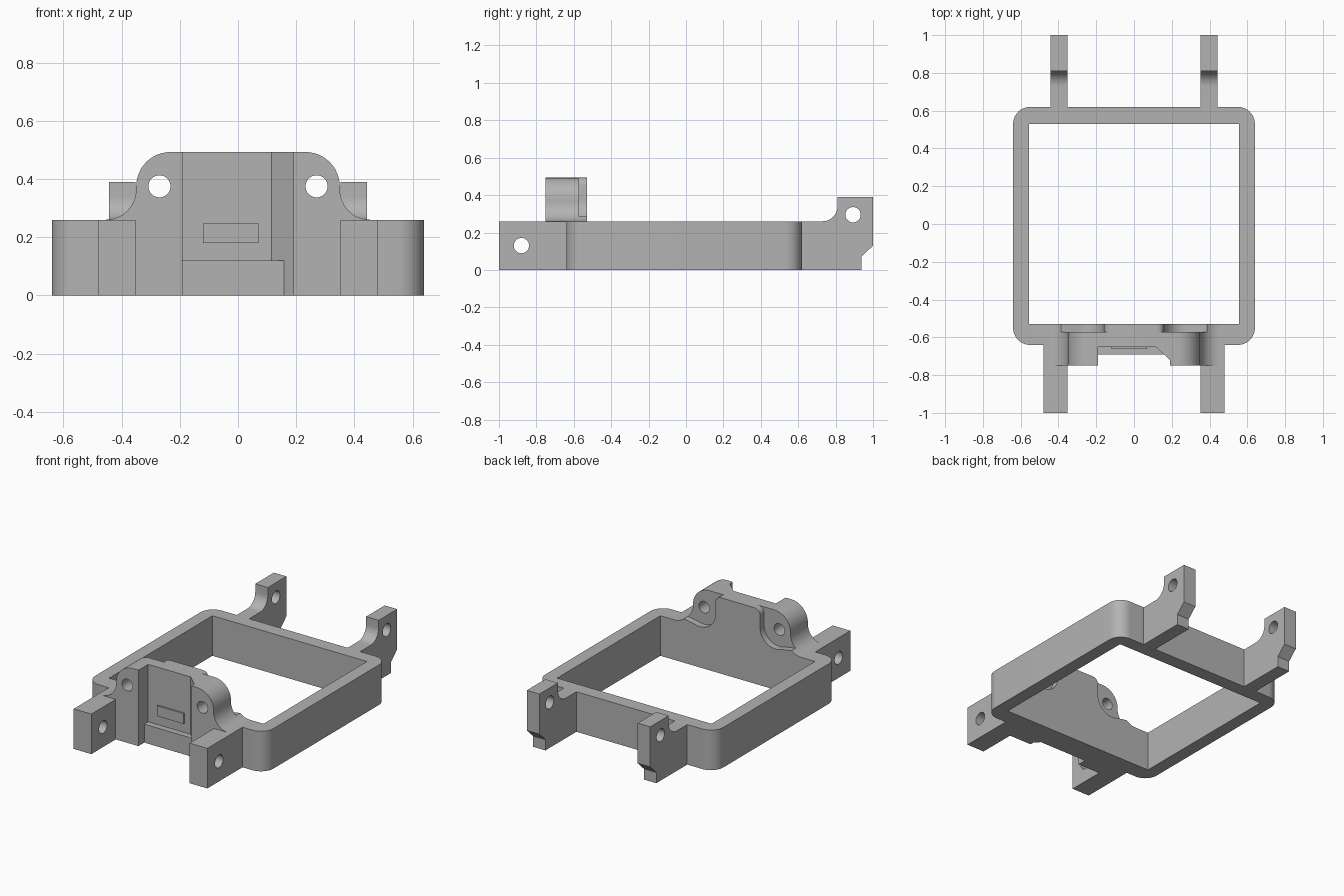
import bpy, bmesh, math

if "Cube" in bpy.data.objects:
    bpy.data.objects.remove(bpy.data.objects["Cube"], do_unlink=True)

GREY = (0.45, 0.45, 0.45, 1)
grey = bpy.data.materials.new("plain grey")
grey.use_nodes = True
grey.diffuse_color = GREY
grey.node_tree.nodes["Principled BSDF"].inputs["Base Color"].default_value = GREY


def arc(cx, cy, r, start, end, steps=12):
    angles = [math.radians(start + (end - start) * i / steps) for i in range(steps + 1)]
    return [(cx + r * math.cos(a), cy + r * math.sin(a)) for a in angles]


def circle(cx, cy, r):
    return arc(cx, cy, r, 0, 360, 32)[:-1]


def rect(a0, b0, a1, b1):
    return [(a0, b0), (a1, b0), (a1, b1), (a0, b1)]


def prism(name, outline, axis, lo, hi):
    """Extrude a flat outline along an axis from lo to hi."""
    place = {"x": lambda a, b, t: (t, a, b),
             "y": lambda a, b, t: (a, t, b),
             "z": lambda a, b, t: (a, b, t)}[axis]
    bm = bmesh.new()
    ends = [[bm.verts.new(place(a, b, t)) for a, b in outline] for t in (lo, hi)]
    bm.faces.new(ends[0])
    bm.faces.new(ends[1])
    n = len(outline)
    for i in range(n):
        j = (i + 1) % n
        bm.faces.new((ends[0][i], ends[0][j], ends[1][j], ends[1][i]))
    bmesh.ops.recalc_face_normals(bm, faces=bm.faces)
    mesh = bpy.data.meshes.new(name)
    bm.to_mesh(mesh)
    bm.free()
    mesh.materials.append(grey)
    obj = bpy.data.objects.new(name, mesh)
    bpy.context.collection.objects.link(obj)
    return obj


def combine(target, tool, operation):
    """Apply a boolean to the target and remove the tool."""
    mod = target.modifiers.new("combine", "BOOLEAN")
    mod.operation, mod.object, mod.solver = operation, tool, "EXACT"
    graph = bpy.context.evaluated_depsgraph_get()
    mesh = bpy.data.meshes.new_from_object(target.evaluated_get(graph))
    target.modifiers.clear()
    target.data = mesh
    bpy.data.objects.remove(tool, do_unlink=True)


def mirrored(outline, side):
    return [(a * side, b) for a, b in outline]


H = 0.26  # frame height

# Rectangular frame with rounded outer corners
R = 0.09
frame_outline = (arc(0.55, 0.53, R, 0, 90) + arc(-0.55, 0.53, R, 90, 180)
                 + arc(-0.55, -0.55, R, 180, 270) + arc(0.55, -0.55, R, 270, 360))
frame = prism("mounting_frame", frame_outline, "z", 0, H)
combine(frame, prism("opening", rect(-0.555, -0.53, 0.555, 0.53), "z", -0.1, 0.4), "DIFFERENCE")

# Front block with rounded shoulders and flared feet
shoulder = [(0.455, 0)] + arc(0.455, 0.365, 0.105, 270, 180) + arc(0.232, 0.375, 0.118, 0, 90)
block = prism("front_block", shoulder + mirrored(shoulder[::-1], -1), "y", -0.75, -0.53)

# Front channel with one slanted wall
channel = [(-0.19, -0.8), (-0.19, -0.65), (0.115, -0.65), (0.19, -0.72), (0.19, -0.8)]
combine(block, prism("channel", channel, "z", -0.1, 0.6), "DIFFERENCE")

# Rear pockets and screw holes on both shoulders
pocket = ([(0.12, 0.6)] + arc(0.12, 0.453, 0.04, 90, 0, 6)
          + arc(0.27, 0.375, 0.11, 180, 290, 16) + [(0.39, 0.286), (0.55, 0.286), (0.55, 0.6)])
for side in (-1, 1):
    combine(block, prism("pocket", mirrored(pocket, side), "y", -0.572, -0.4), "DIFFERENCE")
    combine(block, prism("hole", circle(0.27 * side, 0.375, 0.038), "y", -0.9, -0.4), "DIFFERENCE")

# Low ledge and small raised tab in the channel
combine(block, prism("ledge", rect(-0.22, -0.69, 0.17, -0.6), "z", 0, 0.12), "UNION")
combine(block, prism("tab", rect(-0.12, 0.18, 0.07, 0.247), "y", -0.661, -0.6), "UNION")
combine(frame, block, "UNION")

# Front and rear lugs with cross holes
rear_profile = ([(0.57, 0), (0.937, 0), (0.937, 0.07), (1, 0.13), (1, 0.39), (0.81, 0.39)]
                + arc(0.73, 0.34, 0.08, 0, -90) + [(0.57, H)])
front_profile = rect(-1, 0, -0.59, H)
lugs = [("front_lug", front_profile, 0.353, 0.48, (-0.88, 0.13)),
        ("rear_lug", rear_profile, 0.353, 0.443, (0.893, 0.295))]
for name, profile, inner, outer, hole in lugs:
    for side in (-1, 1):
        lo, hi = sorted((inner * side, outer * side))
        lug = prism(name, profile, "x", lo, hi)
        combine(lug, prism("hole", circle(*hole, 0.041), "x", lo - 0.1, hi + 0.1), "DIFFERENCE")
        combine(frame, lug, "UNION")

# Smooth curved walls, keep hard edges
bpy.ops.object.select_all(action="DESELECT")
frame.select_set(True)
bpy.context.view_layer.objects.active = frame
bpy.ops.object.shade_smooth_by_angle(angle=math.radians(25))
